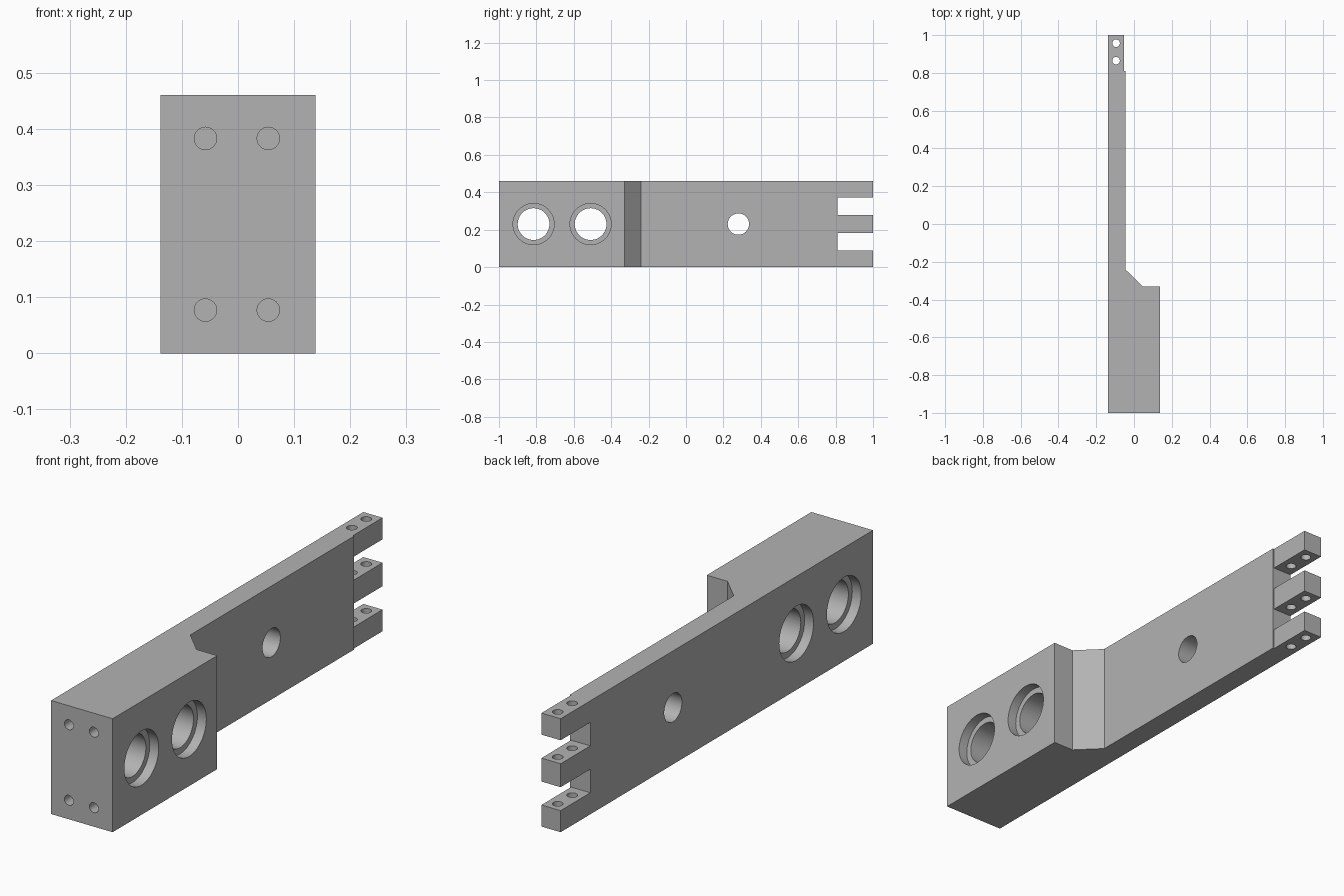
import bpy, bmesh, math
from mathutils import Matrix, Vector

cube = bpy.data.objects.get("Cube")
if cube:
    bpy.data.objects.remove(cube, do_unlink=True)

HEIGHT = 0.46
MID = HEIGHT / 2

grey = bpy.data.materials.new("plain grey")
grey.use_nodes = True
grey.diffuse_color = (0.45, 0.45, 0.45, 1)
grey.node_tree.nodes["Principled BSDF"].inputs["Base Color"].default_value = (0.45, 0.45, 0.45, 1)


def add_object(name, bm):
    bmesh.ops.recalc_face_normals(bm, faces=bm.faces)
    mesh = bpy.data.meshes.new(name)
    bm.to_mesh(mesh)
    bm.free()
    mesh.materials.append(grey)
    obj = bpy.data.objects.new(name, mesh)
    bpy.context.collection.objects.link(obj)
    return obj


def cut(name, bm):
    """Subtract one set of shapes from the arm."""
    cutter = add_object(name, bm)
    cutter.hide_render = True
    cutter.hide_set(True)
    mod = arm.modifiers.new(name, "BOOLEAN")
    mod.object = cutter
    mod.operation = "DIFFERENCE"
    mod.solver = "EXACT"


def cylinder(bm, axis, centre, radius, length, sides=48):
    turn = Vector((0, 0, 1)).rotation_difference(Vector(axis)).to_matrix().to_4x4()
    bmesh.ops.create_cone(bm, cap_ends=True, segments=sides, radius1=radius, radius2=radius,
                          depth=length, matrix=Matrix.Translation(centre) @ turn)


# Arm body: plan outline extruded upward
outline = [(-0.138, -1), (0.138, -1), (0.138, -0.33), (0.045, -0.33), (-0.046, -0.24),
           (-0.046, 0.81), (-0.052, 0.81), (-0.052, 1), (-0.138, 1)]
bm = bmesh.new()
base = bm.faces.new([bm.verts.new((x, y, 0)) for x, y in outline])
top = bmesh.ops.extrude_face_region(bm, geom=[base])["geom"]
bmesh.ops.translate(bm, vec=(0, 0, HEIGHT), verts=[v for v in top if isinstance(v, bmesh.types.BMVert)])
arm = add_object("clamp_arm", bm)

# Two slots that leave three fingers
bm = bmesh.new()
for z in (MID - 0.095, MID + 0.095):
    place = Matrix.Translation((-0.1, 0.96, z)) @ Matrix.Diagonal((0.3, 0.3, 0.095, 1))
    bmesh.ops.create_cube(bm, size=1, matrix=place)
cut("finger_slot_cutter", bm)

# Through bores in the block and the pivot hole in the plate
bm = bmesh.new()
for y, radius in ((-0.815, 0.085), (-0.51, 0.085), (0.28, 0.057)):
    cylinder(bm, (1, 0, 0), (0, y, MID), radius, 0.5)
cut("bore_cutter", bm)

# Counterbores on both sides of the block
bm = bmesh.new()
for y in (-0.815, -0.51):
    for side in (-1, 1):
        cylinder(bm, (1, 0, 0), (side * 0.138, y, MID), 0.11, 0.08)
cut("counterbore_cutter", bm)

# Pin holes down through the fingers
bm = bmesh.new()
for y in (0.865, 0.957):
    cylinder(bm, (0, 0, 1), (-0.095, y, MID), 0.02, 0.6, 32)
cut("pin_hole_cutter", bm)

# Blind screw holes in the front face
bm = bmesh.new()
for x in (-0.058, 0.054):
    for z in (MID - 0.153, MID + 0.153):
        cylinder(bm, (0, 1, 0), (x, -1, z), 0.02, 0.3, 32)
cut("screw_hole_cutter", bm)

# Bake the cuts, then smooth the round walls only
bpy.context.view_layer.update()
result = bpy.data.meshes.new_from_object(arm.evaluated_get(bpy.context.evaluated_depsgraph_get()))
arm.modifiers.clear()
arm.data = result
for obj in [o for o in bpy.data.objects if o.name.endswith("_cutter")]:
    bpy.data.objects.remove(obj, do_unlink=True)
bpy.ops.object.select_all(action="DESELECT")
arm.select_set(True)
bpy.context.view_layer.objects.active = arm
bpy.ops.object.shade_smooth_by_angle(angle=math.radians(30))
